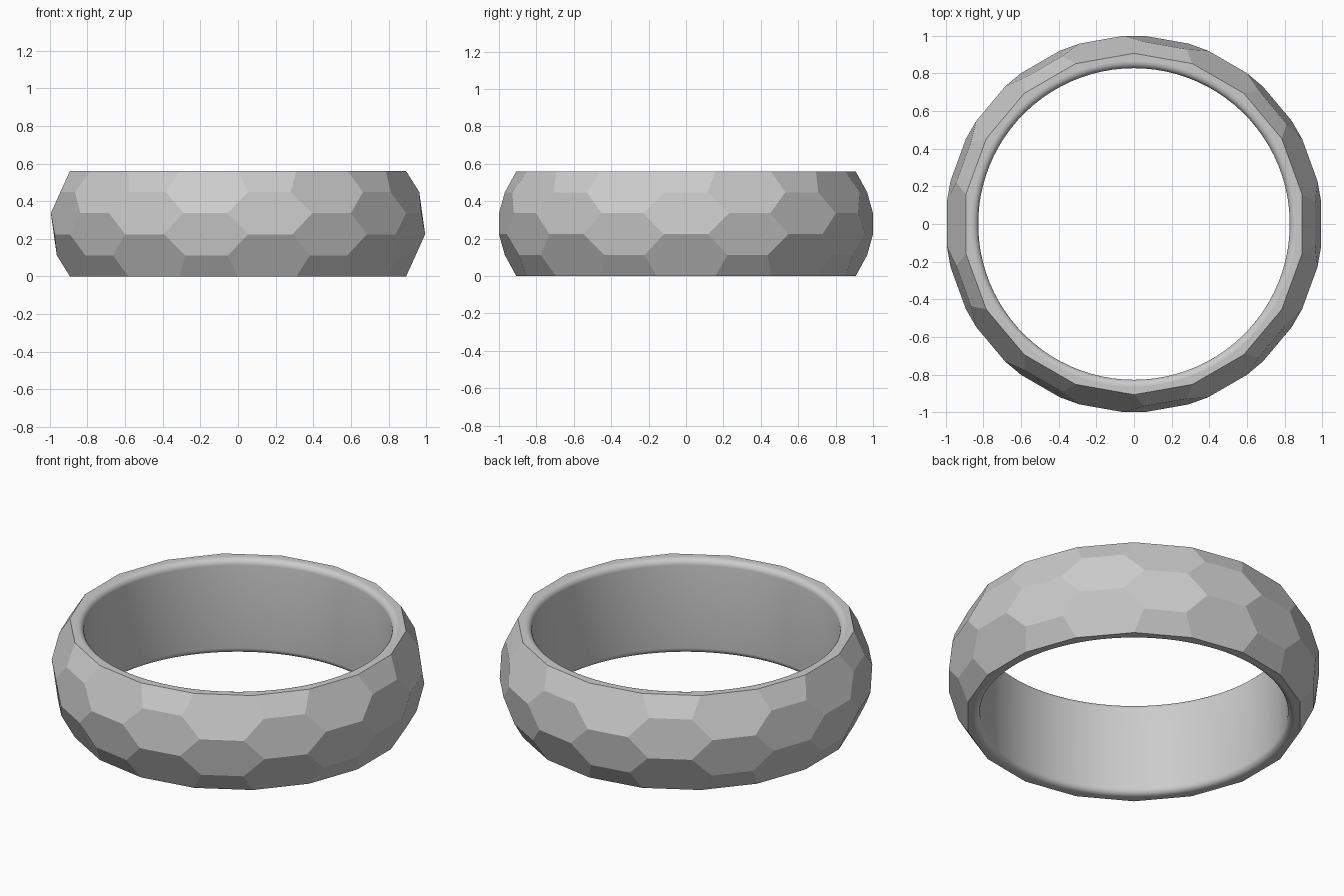
import bpy, bmesh
from math import sin, cos, pi, radians

if "Cube" in bpy.data.objects:
    bpy.data.objects.remove(bpy.data.objects["Cube"])

COLS = 18                  # facet columns around the band
SUB = 5                    # bore segments per column
H = 0.56
SHIFT = 3.2                # sideways offset (degrees) that turns the grid into hexagons
RINGS = [(0.907, 0.0), (0.97, 0.112), (1.0015, 0.224),
         (1.0015, 0.336), (0.97, 0.448), (0.907, H)]
BREAKS = {0: [0, 2, 4, 5], 1: [0, 1, 3, 5]}   # facet limits for even / odd columns

bm = bmesh.new()


def vert(r, deg, z):
    a = radians(deg)
    return bm.verts.new((r * sin(a), -r * cos(a), z))


# Outer faceted surface
step = 360 / COLS
outer = []
for k, (r, z) in enumerate(RINGS):
    row = []
    for i in range(COLS):
        d = 0
        if 0 < k < 5:
            d = SHIFT if i % 2 == k % 2 else -SHIFT
        row.append(vert(r, i * step + d, z))
    outer.append(row)

for i in range(COLS):
    j = (i + 1) % COLS
    stops = BREAKS[i % 2]
    for a, b in zip(stops, stops[1:]):
        bm.faces.new([outer[k][i] for k in range(b, a - 1, -1)] +
                     [outer[k][j] for k in range(a, b + 1)])

# Smooth bore with rounded rims
BORE, FIL = 0.828, 0.035
arc = [(BORE + FIL * (1 - sin(t * pi / 12)), FIL * (1 - cos(t * pi / 12))) for t in range(7)]
profile = arc[::-1] + [(r, H - z) for r, z in arc]
n = COLS * SUB
inner = [[vert(r, s * 360 / n, z) for s in range(n)] for r, z in sorted(profile, key=lambda p: p[1])]
for lo, hi in zip(inner, inner[1:]):
    for s in range(n):
        t = (s + 1) % n
        bm.faces.new((lo[s], hi[s], hi[t], lo[t])).smooth = True

# Flat top and bottom rims
for row, loop in ((outer[0], inner[0]), (outer[-1], inner[-1])):
    for i in range(COLS):
        bm.faces.new([row[i], row[(i + 1) % COLS]] +
                     [loop[(i * SUB + s) % n] for s in range(SUB, -1, -1)])

bmesh.ops.recalc_face_normals(bm, faces=bm.faces)
mesh = bpy.data.meshes.new("faceted_ring_band")
bm.to_mesh(mesh)
bm.free()
bpy.context.collection.objects.link(bpy.data.objects.new("faceted_ring_band", mesh))
